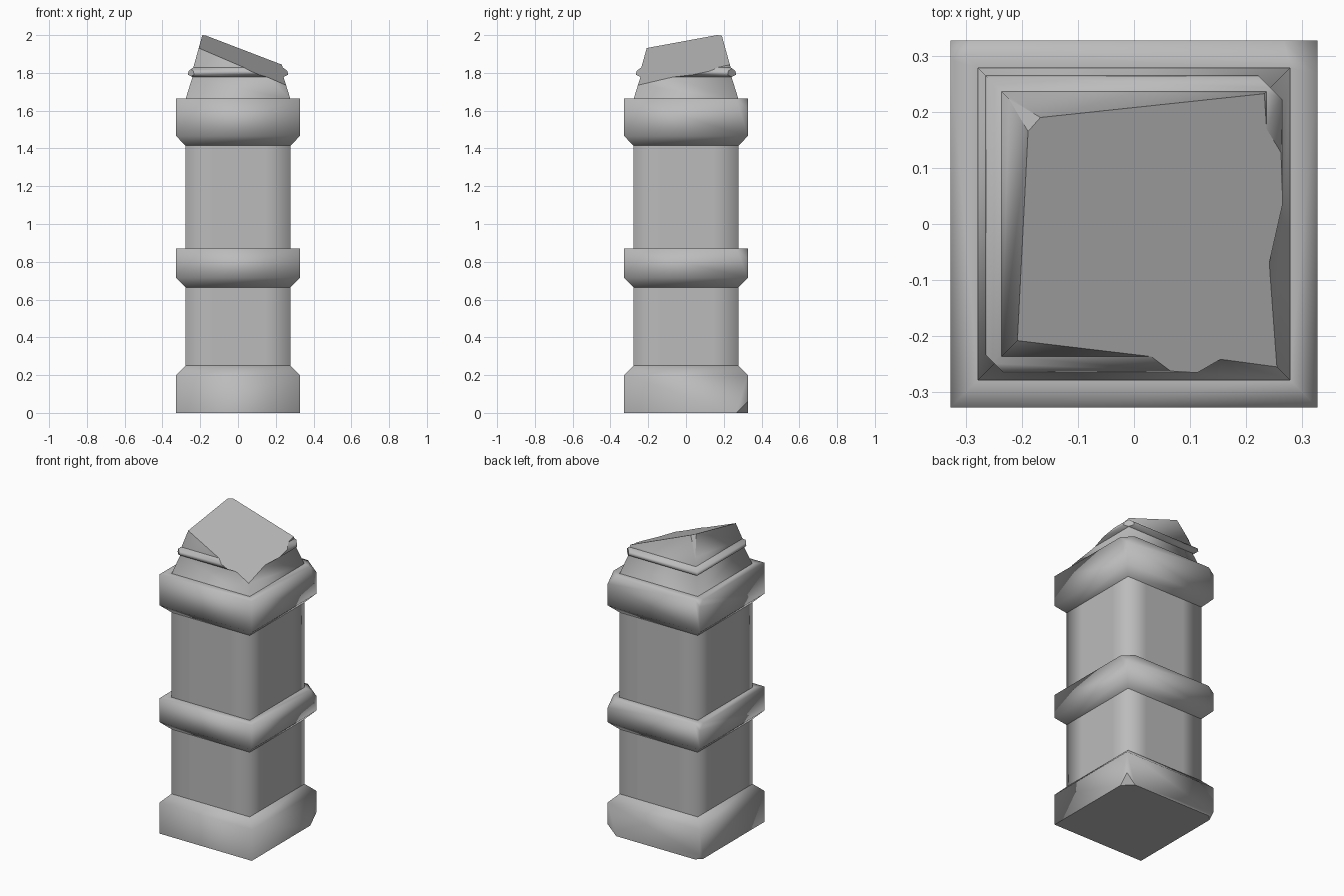
import bpy
import bmesh
from mathutils import Vector

old = bpy.data.objects.get("Cube")
if old:
    bpy.data.objects.remove(old, do_unlink=True)

stone = bpy.data.materials.new("grey stone")
stone.use_nodes = True
GREY = (0.5, 0.5, 0.5, 1)
stone.diffuse_color = GREY
stone.node_tree.nodes["Principled BSDF"].inputs["Base Color"].default_value = GREY


def loft(profile, steps=(-1,), bottom=False, top=False):
    """Stack square rings given as (half width, height); steps split each side."""
    bm = bmesh.new()
    rings = []
    for h, z in profile:
        ring = []
        for ax, ay in ((1, 0), (0, 1), (-1, 0), (0, -1)):
            # each side runs counter-clockwise along its own direction
            ring += [bm.verts.new((h * (ax * t + ay), h * (ay * t - ax), z)) for t in steps]
        rings.append(ring)
    n = len(rings[0])
    for low, high in zip(rings, rings[1:]):
        for i in range(n):
            j = (i + 1) % n
            bm.faces.new((low[i], low[j], high[j], high[i])).smooth = True
    caps = []
    if bottom:
        caps.append(bm.faces.new(rings[0][::-1]))
    if top:
        caps.append(bm.faces.new(rings[-1]))
    harden(caps)
    return bm


def harden(faces):
    for f in faces:
        f.smooth = False
        for e in f.edges:
            e.smooth = False


def chip(bm, z, sizes):
    """Knock the back corners off at height z."""
    for side, size in sizes:
        bm.verts.ensure_lookup_table()
        target = Vector((side * OUTER, OUTER, z))
        v = min(bm.verts, key=lambda v: (v.co - target).length)
        bmesh.ops.bevel(bm, geom=[v], offset=size, offset_type='OFFSET',
                        segments=1, profile=0.5, affect='VERTICES')


def slice_off(bm, co, no):
    """Cut away everything beyond a plane and close the cut."""
    res = bmesh.ops.bisect_plane(bm, geom=bm.verts[:] + bm.edges[:] + bm.faces[:],
                                 plane_co=co, plane_no=no, clear_outer=True)
    edges = [g for g in res["geom_cut"] if isinstance(g, bmesh.types.BMEdge)]
    if edges:
        made = bmesh.ops.contextual_create(bm, geom=edges)
        harden(made["faces"])


def finish(name, bm):
    bmesh.ops.recalc_face_normals(bm, faces=bm.faces[:])
    mesh = bpy.data.meshes.new(name)
    bm.to_mesh(mesh)
    bm.free()
    mesh.materials.append(stone)
    obj = bpy.data.objects.new(name, mesh)
    bpy.context.collection.objects.link(obj)


INNER, OUTER = 0.278, 0.327
CHIPS = ((1, 0.06), (-1, 0.035))

# Square shaft, softly shaded around its corners
finish("shaft", loft([(INNER, 0.1), (INNER, 1.66)], steps=(-1, -0.5, 0.5)))

# Base block with a sloped upper edge
base = loft([(OUTER, 0), (OUTER, 0.2), (INNER, 0.25)], bottom=True)
chip(base, 0, CHIPS)
finish("base", base)

# Two bands with sloped undersides
for name, low, high in (("middle_band", 0.665, 0.87), ("upper_band", 1.415, 1.665)):
    band = loft([(INNER, low), (OUTER, low + 0.05), (OUTER, high), (INNER, high)])
    chip(band, high, CHIPS)
    finish(name, band)

# Slanted break across the top
BREAK_AT, BREAK_DIR = Vector((0, 0, 1.89)), Vector((0.405, -0.205, 1))

# Tapering stump
stump = loft([(INNER, 1.66), (0.242, 1.775), (0.236, 1.83), (0.175, 2.05)], top=True)
slice_off(stump, Vector((-0.178, 0.176, 2)), Vector((-1, 1, 0.75)))
slice_off(stump, BREAK_AT, BREAK_DIR)
finish("broken_stump", stump)

# Thin lip around the stump, with two worn corners
lip = loft([(0.235, 1.775), (0.265, 1.79), (0.262, 1.81), (0.235, 1.83)],
           bottom=True, top=True)
slice_off(lip, Vector((0.243, 0.243, 1.8)), Vector((1, 1, 0)))
slice_off(lip, Vector((-0.249, -0.249, 1.8)), Vector((-1, -1, 0)))
slice_off(lip, BREAK_AT, BREAK_DIR)
finish("stump_lip", lip)
